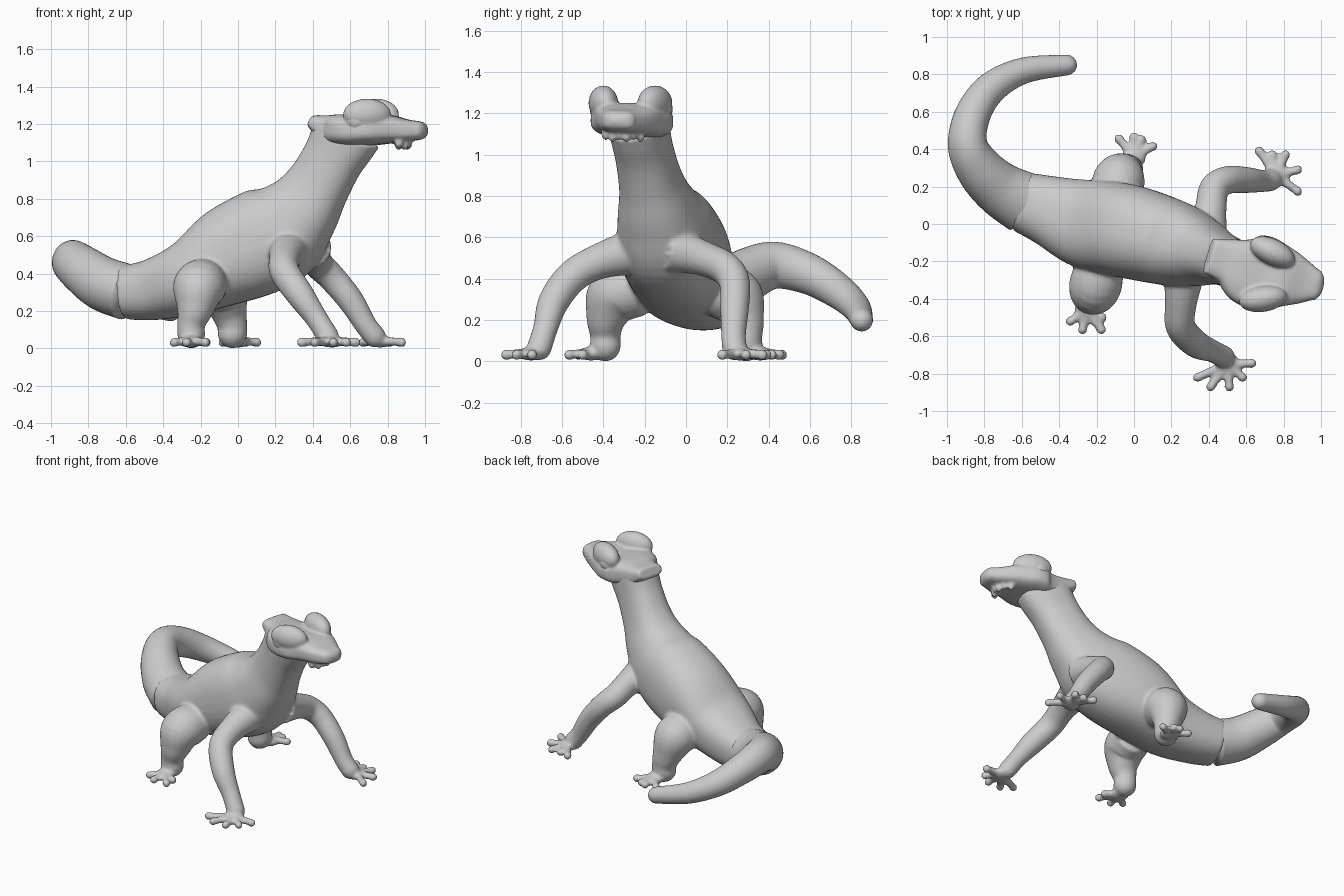
import bpy, bmesh
from math import sin, cos, pi
from mathutils import Vector, Matrix


def catmull(rows, steps):
    """Smoothly interpolate rows of numbers."""
    out = []
    for i in range(len(rows) - 1):
        a, b, c, d = (rows[max(i - 1, 0)], rows[i], rows[i + 1], rows[min(i + 2, len(rows) - 1)])
        for s in range(steps):
            t = s / steps
            out.append([0.5 * (2 * q + (r - p) * t + (2 * p - 5 * q + 4 * r - u) * t * t
                               + (3 * q - p - 3 * r + u) * t ** 3)
                        for p, q, r, u in zip(a, b, c, d)])
    return out + [list(rows[-1])]


def loft(bm, rows, steps=6, n=24, power=1.0, ref=(0, 0, 1), round_end=True):
    """Loft along rows of (x, y, z, half width, half height)."""
    rows = catmull([r if len(r) == 5 else (*r, r[3]) for r in rows], steps)
    pts = [Vector(r[:3]) for r in rows]
    tans = [(pts[min(i + 1, len(pts) - 1)] - pts[max(i - 1, 0)]).normalized() for i in range(len(pts))]
    secs = [(p, t, r[3], r[4]) for p, t, r in zip(pts, tans, rows)]
    if round_end:
        p, t, w, h = secs[-1]
        secs += [(p + t * min(w, h) * sin(a), t, w * cos(a), h * cos(a)) for a in (0.4, 0.8, 1.15, 1.45)]
    side = tans[0].cross(Vector(ref))
    rings = []
    for p, t, w, h in secs:
        side = (side - t * side.dot(t)).normalized()
        up = side.cross(t)
        ring = []
        for k in range(n):
            c, s = cos(2 * pi * k / n), sin(2 * pi * k / n)
            c = abs(c) ** power * (1 if c > 0 else -1)
            s = abs(s) ** power * (1 if s > 0 else -1)
            ring.append(bm.verts.new(p + side * w * c + up * h * s))
        rings.append(ring)
    for a, b in zip(rings, rings[1:]):
        for k in range(n):
            bm.faces.new((a[k], a[(k + 1) % n], b[(k + 1) % n], b[k]))
    bm.faces.new(rings[0][::-1])
    bm.faces.new(rings[-1])


def ball(bm, c, r, yaw=0):
    m = Matrix.Translation(c) @ Matrix.Rotation(yaw, 4, 'Z') @ Matrix.Diagonal((*r, 1))
    bmesh.ops.create_uvsphere(bm, u_segments=24, v_segments=16, radius=1, matrix=m)


def finish(name, bm, voxel=0, smooth=4):
    bmesh.ops.recalc_face_normals(bm, faces=bm.faces)
    me = bpy.data.meshes.new(name)
    bm.to_mesh(me)
    bm.free()
    for f in me.polygons:
        f.use_smooth = True
    ob = bpy.data.objects.new(name, me)
    bpy.context.collection.objects.link(ob)
    if voxel:
        r = ob.modifiers.new("fuse", 'REMESH')
        r.mode, r.voxel_size, r.use_smooth_shade = 'VOXEL', voxel, True
        s = ob.modifiers.new("soften", 'SMOOTH')
        s.factor, s.iterations = 0.5, smooth
    return ob


# Torso and neck
bm = bmesh.new()
loft(bm, [(-0.60, 0.12, 0.30, 0.16, 0.145), (-0.45, 0.07, 0.315, 0.19, 0.165),
          (-0.25, 0.00, 0.38, 0.24, 0.20), (-0.03, -0.04, 0.50, 0.25, 0.265),
          (0.20, -0.10, 0.61, 0.23, 0.275), (0.33, -0.14, 0.73, 0.19, 0.215),
          (0.42, -0.17, 0.86, 0.15, 0.175), (0.50, -0.20, 1.00, 0.135, 0.165),
          (0.555, -0.22, 1.10, 0.135, 0.18), (0.58, -0.23, 1.155, 0.135, 0.195)],
     n=40, power=0.85, round_end=False)

# Legs: path with radii, palm centre, toe tips
legs = [
    ([(0.27, -0.26, 0.53, 0.11), (0.25, -0.43, 0.48, 0.085), (0.25, -0.55, 0.41, 0.08),
      (0.33, -0.64, 0.29, 0.075), (0.42, -0.68, 0.16, 0.06), (0.48, -0.71, 0.065, 0.06)],
     (0.50, -0.75), [(0.34, -0.82), (0.41, -0.87), (0.51, -0.87), (0.58, -0.82), (0.63, -0.745)]),
    ([(0.39, -0.06, 0.54, 0.11), (0.41, 0.08, 0.50, 0.085), (0.43, 0.19, 0.45, 0.08),
      (0.50, 0.235, 0.38, 0.075), (0.60, 0.235, 0.26, 0.07), (0.68, 0.23, 0.13, 0.06),
      (0.73, 0.235, 0.065, 0.06)],
     (0.76, 0.26), [(0.67, 0.39), (0.74, 0.37), (0.81, 0.37), (0.875, 0.29), (0.875, 0.175)]),
    ([(-0.18, -0.22, 0.35, 0.13), (-0.21, -0.34, 0.32, 0.14), (-0.23, -0.385, 0.21, 0.10),
      (-0.25, -0.39, 0.13, 0.075), (-0.25, -0.39, 0.075, 0.075)],
     (-0.255, -0.46), [(-0.34, -0.52), (-0.275, -0.565), (-0.175, -0.565), (-0.17, -0.50)]),
    ([(-0.10, 0.14, 0.35, 0.13), (-0.08, 0.235, 0.31, 0.14), (-0.05, 0.28, 0.20, 0.10),
      (-0.03, 0.29, 0.12, 0.08), (-0.03, 0.29, 0.08, 0.08)],
     (0.0, 0.36), [(-0.08, 0.455), (0.0, 0.465), (0.04, 0.45), (0.10, 0.415)]),
]
for path, (px, py), toes in legs:
    loft(bm, path, ref=(1, 0, 0))
    ball(bm, (px, py, 0.037), (0.065, 0.065, 0.033))
    for tx, ty in toes:
        loft(bm, [(px, py, 0.036, 0.026), ((px + tx) / 2, (py + ty) / 2, 0.036, 0.025),
                  (tx * 0.8 + px * 0.2, ty * 0.8 + py * 0.2, 0.034, 0.023), (tx, ty, 0.032, 0.027)],
             steps=4, n=12)
finish("body_and_legs", bm, 0.011, 5)

# Curled tail
bm = bmesh.new()
loft(bm, [(-0.59, 0.115, 0.30, 0.165, 0.15), (-0.72, 0.19, 0.345, 0.145, 0.145),
          (-0.83, 0.30, 0.42, 0.125, 0.13), (-0.89, 0.43, 0.465, 0.105, 0.115),
          (-0.86, 0.59, 0.425, 0.095, 0.10), (-0.76, 0.73, 0.345, 0.085, 0.085),
          (-0.59, 0.82, 0.265, 0.07, 0.07), (-0.36, 0.85, 0.20, 0.055, 0.055)], n=32)
finish("tail", bm)

# Head with brow ridges, each row: x, y, bottom, top, half width
bm = bmesh.new()
head = [(0.40, -0.17, 1.18, 1.25, 0.095), (0.50, -0.20, 1.10, 1.25, 0.125),
        (0.60, -0.245, 1.08, 1.25, 0.185), (0.70, -0.265, 1.085, 1.245, 0.20),
        (0.80, -0.285, 1.095, 1.25, 0.165), (0.90, -0.31, 1.105, 1.225, 0.12),
        (0.965, -0.325, 1.115, 1.215, 0.085)]
loft(bm, [(x, y, (a + b) / 2, w, (b - a) / 2) for x, y, a, b, w in head], n=40, power=0.65)
for x, y, yaw in ((0.69, -0.40, 0.15), (0.74, -0.15, -0.45)):
    ball(bm, (x, y, 1.25), (0.13, 0.07, 0.085), yaw)
# Ragged lower lip
for k in range(6):
    t = k / 5
    ball(bm, (0.86 + 0.05 * sin(pi * t), -0.39 + 0.17 * t, 1.10 - 0.01 * (k % 2)), (0.024, 0.02, 0.03))
finish("head", bm, 0.009, 4)

# Eyes
bm = bmesh.new()
for c in ((0.64, -0.405, 1.22), (0.70, -0.125, 1.22)):
    ball(bm, c, (0.07, 0.06, 0.07))
finish("eyes", bm)
